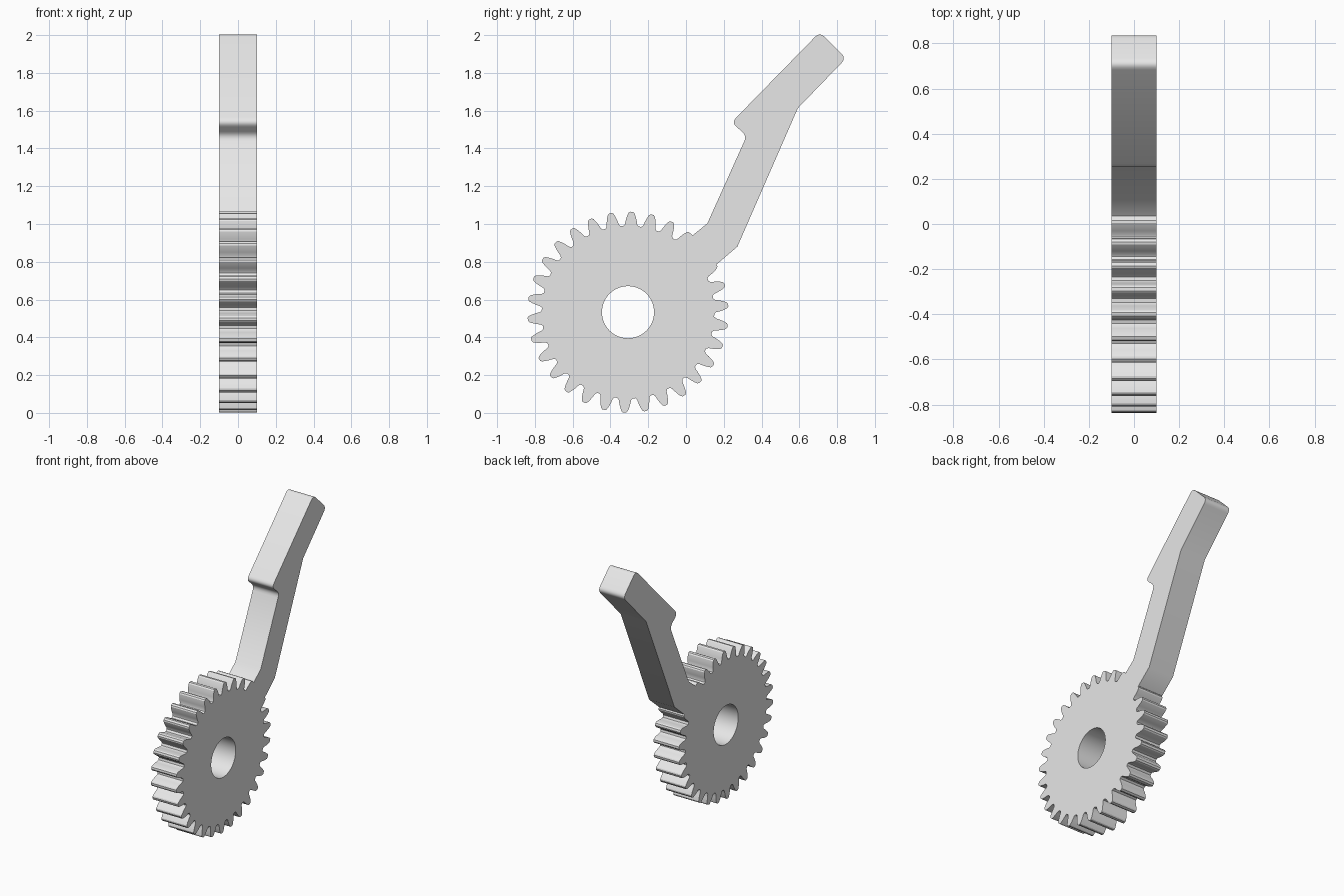
import bpy, bmesh
from math import cos, sin, radians
from mathutils import Vector

cube = bpy.data.objects.get("Cube")
if cube:
    bpy.data.objects.remove(cube, do_unlink=True)

HALF = 0.1                  # half thickness
CY, CZ = -0.307, 0.533      # gear centre
TEETH = 30
PITCH = 360 / TEETH


def polar(radius, degrees):
    a = radians(degrees)
    return (CY + radius * cos(a), CZ + radius * sin(a))


def rounded(corner, before, after, size, steps=5):
    """Replace a corner with a short curve."""
    c, p, n = Vector(corner), Vector(before), Vector(after)
    a = c + (p - c).normalized() * size
    b = c + (n - c).normalized() * size
    ts = [i / steps for i in range(steps + 1)]
    return [tuple(a * (1 - t) ** 2 + c * 2 * t * (1 - t) + b * t * t) for t in ts]


# Gear teeth: radius and half angle along one flank, root to tip
flank = [(0.457, 5.0), (0.467, 4.0), (0.487, 3.4), (0.51, 2.5), (0.526, 1.7), (0.532, 0.8)]
tooth = [(r, -h) for r, h in flank] + [(r, h) for r, h in reversed(flank)]
outline = []
for k in range(TEETH - 1):
    outline += [polar(r, 52 + k * PITCH + h) for r, h in tooth]
# The two teeth beside the lever keep only their outer flanks
outline = outline[len(flank) - 1:1 - len(flank)]

# Lever corners with rounding size, from lower root round the tip to upper root
lever = [((0.163, 0.787), 0), ((0.272, 0.88), 0), ((0.592, 1.613), 0),
         ((0.848, 1.878), 0.036), ((0.708, 2.016), 0.036), ((0.24, 1.537), 0.036),
         ((0.322, 1.468), 0.034), ((0.113, 1.003), 0), ((0.035, 0.94), 0)]
for i, (point, size) in enumerate(lever):
    if size:
        outline += rounded(point, lever[i - 1][0], lever[i + 1][0], size)
    else:
        outline.append(point)

# Shaft hole
hole = [polar(0.138, i * 360 / 64) for i in range(64)]

# Fill the profile and extrude it through the thickness
bm = bmesh.new()
edges = []
for loop in (outline, hole):
    verts = [bm.verts.new((-HALF, y, z)) for y, z in loop]
    edges += [bm.edges.new((v, verts[(i + 1) % len(verts)])) for i, v in enumerate(verts)]
bmesh.ops.triangle_fill(bm, edges=edges, use_beauty=True, use_dissolve=False)
ext = bmesh.ops.extrude_face_region(bm, geom=bm.faces[:], use_keep_orig=True)
moved = [g for g in ext["geom"] if isinstance(g, bmesh.types.BMVert)]
bmesh.ops.translate(bm, verts=moved, vec=(2 * HALF, 0, 0))
bmesh.ops.recalc_face_normals(bm, faces=bm.faces[:])
mesh = bpy.data.meshes.new("gear_lever")
bm.to_mesh(mesh)
bm.free()

gear_lever = bpy.data.objects.new("gear_lever", mesh)
bpy.context.collection.objects.link(gear_lever)

# Plain grey material
grey = bpy.data.materials.new("light_grey")
grey.use_nodes = True
colour = (0.8, 0.8, 0.8, 1)
grey.diffuse_color = colour
grey.node_tree.nodes["Principled BSDF"].inputs["Base Color"].default_value = colour
mesh.materials.append(grey)

bpy.ops.object.select_all(action="DESELECT")
gear_lever.select_set(True)
bpy.context.view_layer.objects.active = gear_lever
bpy.ops.object.shade_smooth_by_angle(angle=radians(30))
